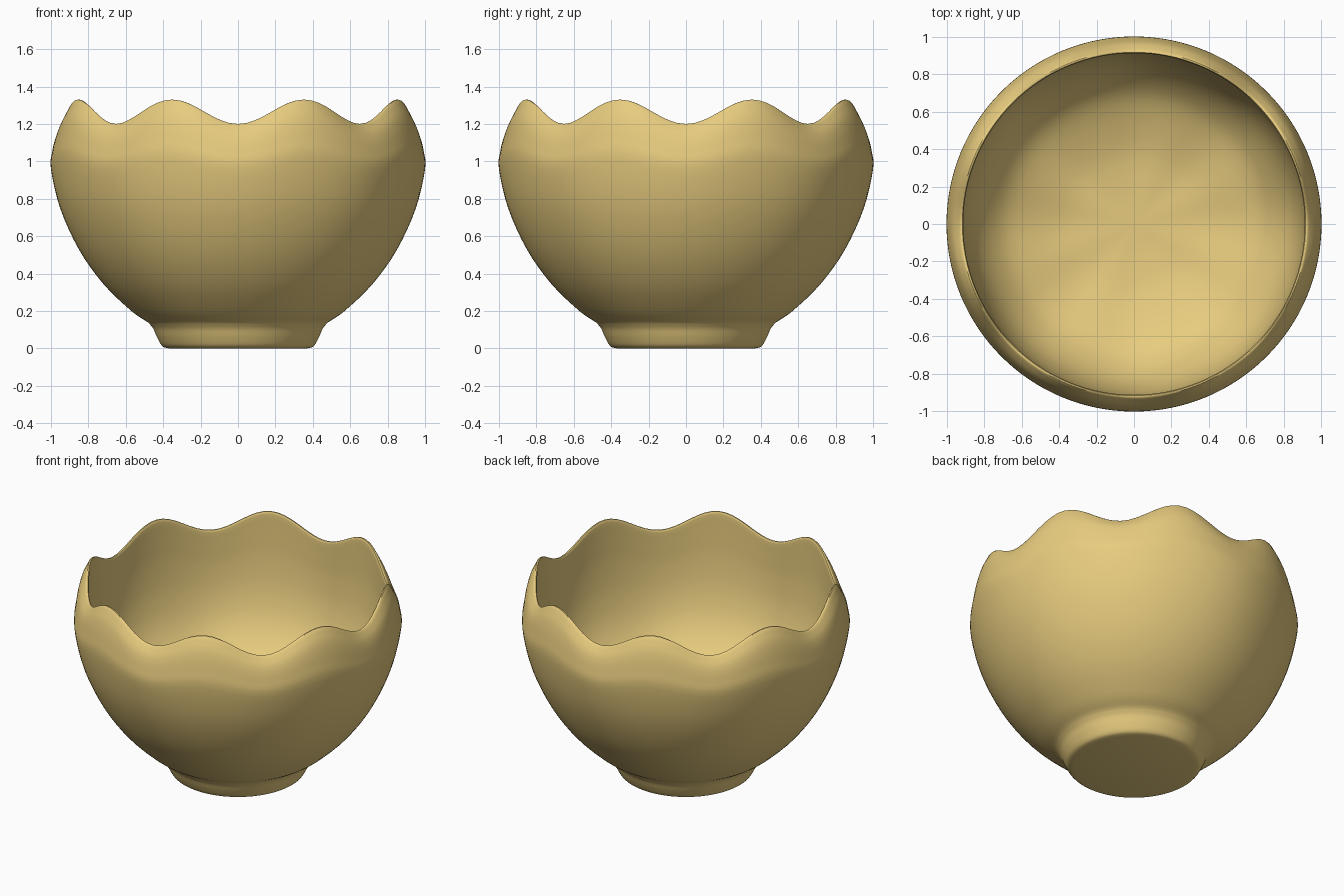
import bpy, bmesh
from math import cos, sin, pi, radians
from mathutils import Vector

if "Cube" in bpy.data.objects:
    bpy.data.objects.remove(bpy.data.objects["Cube"])

SEG, WAVES, AMP, RIM = 128, 8, 0.065, 1.265

def smooth_path(pts, steps=4):
    """Catmull-Rom sampling of a (radius, height) profile."""
    p = [Vector(q) for q in pts]
    p = [2 * p[0] - p[1]] + p + [2 * p[-1] - p[-2]]
    out = []
    for a, b, c, d in zip(p, p[1:], p[2:], p[3:]):
        for i in range(steps):
            t = i / steps
            out.append(0.5 * (2 * b + (c - a) * t + (2 * a - 5 * b + 4 * c - d) * t * t
                              + (3 * b - a - 3 * c + d) * t ** 3))
    return out + [p[-2]]

# Profile pieces: (path, how quickly the rim wave fades downwards)
foot = smooth_path([(0.37, 0), (0.405, 0.012), (0.433, 0.06), (0.453, 0.105), (0.478, 0.137)])
outer = smooth_path([(0.478, 0.137), (0.57, 0.20), (0.72, 0.345), (0.85, 0.53),
                     (0.95, 0.755), (1.0, 0.98), (0.993, 1.09), (0.97, 1.19), (0.932, 1.26)])
rim = [Vector((0.926, RIM)), Vector((0.918, RIM)), Vector((0.914, 1.258))]
inner = smooth_path([(0.913, 1.25), (0.913, 1.12), (0.91, 0.98), (0.89, 0.80), (0.84, 0.63),
                     (0.75, 0.49), (0.63, 0.395), (0.40, 0.31), (0.20, 0.285), (0.02, 0.28)])
profile = [(p, 4) for p in foot + outer[1:] + rim] + [(p, 2) for p in inner]

# Revolve, with a petal wave that grows towards the rim
bm = bmesh.new()
rings = []
for (r, z), power in profile:
    ring = []
    for i in range(SEG):
        a = 2 * pi * i / SEG
        dz = -AMP * cos(WAVES * a) * (z / RIM) ** power * min(1, r / 0.4) ** 2
        ring.append(bm.verts.new((r * cos(a), r * sin(a), z + dz)))
    rings.append(ring)
for lo, hi in zip(rings, rings[1:]):
    for i in range(SEG):
        j = (i + 1) % SEG
        bm.faces.new((lo[i], lo[j], hi[j], hi[i]))
bm.faces.new(rings[0][::-1])
bm.faces.new(rings[-1])
bmesh.ops.recalc_face_normals(bm, faces=bm.faces)

mesh = bpy.data.meshes.new("wavy_bowl")
bm.to_mesh(mesh)
bm.free()
bowl = bpy.data.objects.new("wavy_bowl", mesh)
bpy.context.collection.objects.link(bowl)

# Tan glaze
mat = bpy.data.materials.new("tan_glaze")
mat.diffuse_color = (0.80, 0.60, 0.21, 1)
mat.use_nodes = True
mat.node_tree.nodes["Principled BSDF"].inputs["Base Color"].default_value = mat.diffuse_color
mesh.materials.append(mat)

bpy.context.view_layer.objects.active = bowl
bowl.select_set(True)
bpy.ops.object.shade_smooth_by_angle(angle=radians(40))
